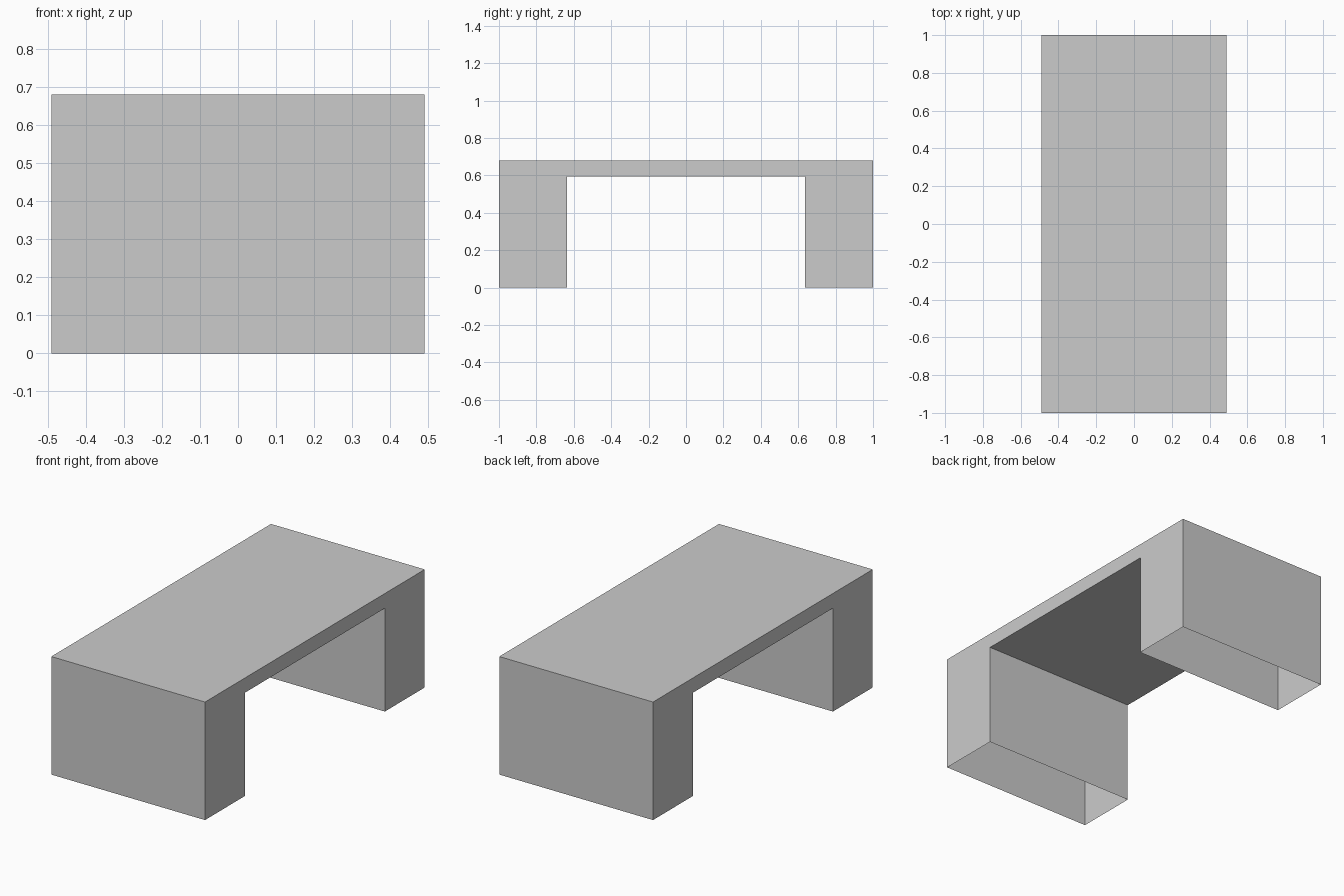
import bpy
import bmesh

if "Cube" in bpy.data.objects:
    bpy.data.objects.remove(bpy.data.objects["Cube"])

HALF_WIDTH = 0.49
HEIGHT = 0.68
UNDERSIDE = 0.595
LEG_INNER = 0.637

# Desk side profile (y, z): right half, mirrored to form the full arch
half = [(LEG_INNER, UNDERSIDE), (LEG_INNER, 0), (1, 0), (1, HEIGHT)]
profile = half + [(-y, z) for y, z in reversed(half)]

# Extrude the profile across the width
bm = bmesh.new()
side = bm.faces.new([bm.verts.new((-HALF_WIDTH, y, z)) for y, z in profile])
result = bmesh.ops.extrude_face_region(bm, geom=[side], use_keep_orig=True)
moved = [g for g in result["geom"] if isinstance(g, bmesh.types.BMVert)]
bmesh.ops.translate(bm, verts=moved, vec=(2 * HALF_WIDTH, 0, 0))
bmesh.ops.recalc_face_normals(bm, faces=bm.faces)

# The pedestals are hollow shells, open at the floor
feet = [f for f in bm.faces if all(v.co.z < 0.001 for v in f.verts)]
bmesh.ops.delete(bm, geom=feet, context='FACES_ONLY')

mesh = bpy.data.meshes.new("desk_shell")
bm.to_mesh(mesh)
bm.free()
desk = bpy.data.objects.new("desk_shell", mesh)
bpy.context.collection.objects.link(desk)
